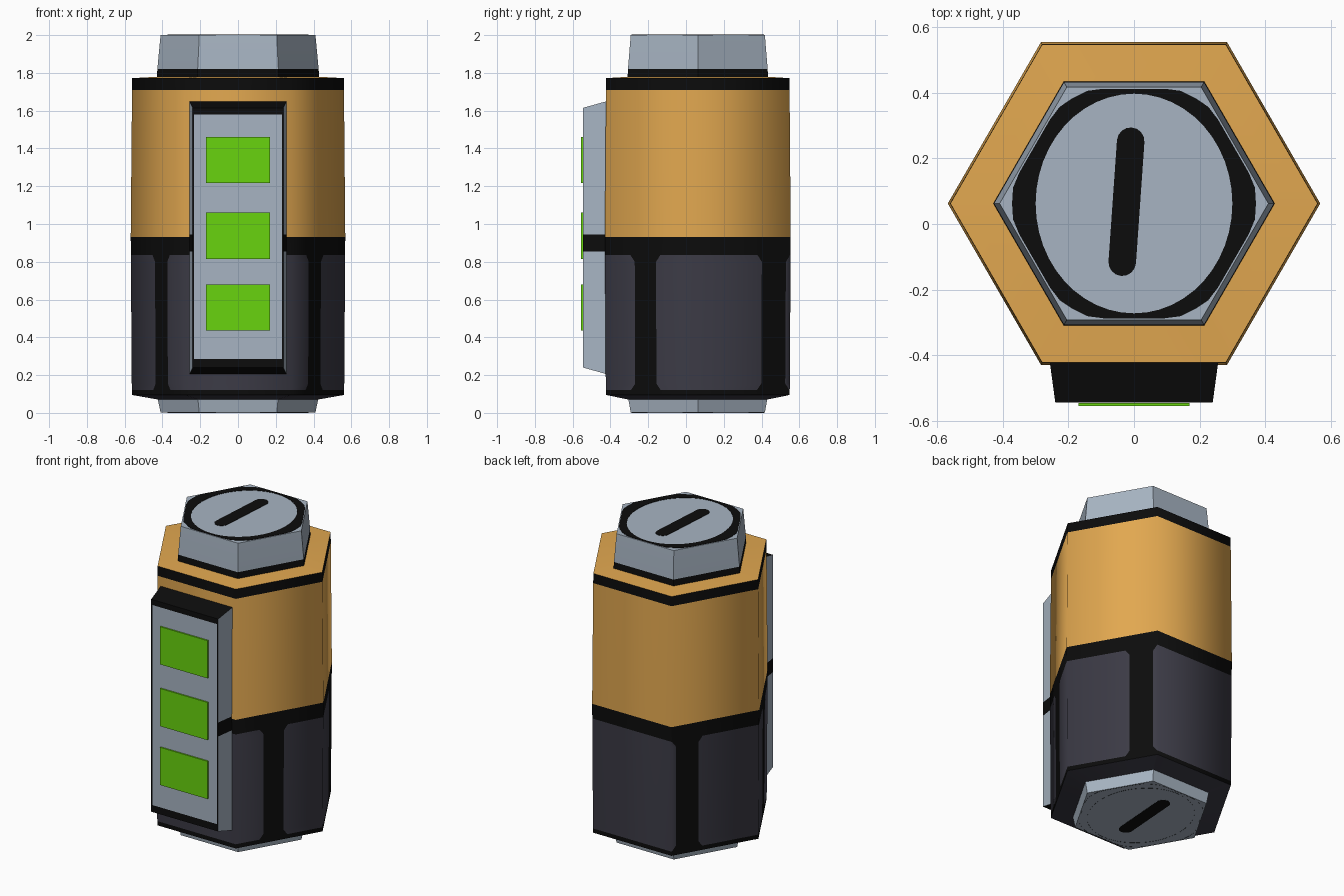
import bpy, bmesh, math
from mathutils import Vector

if "Cube" in bpy.data.objects:
    bpy.data.objects.remove(bpy.data.objects["Cube"])

CY = 0.0625  # centre line of the hexagonal body


def material(name, r, g, b):
    lin = lambda c: ((c / 255 + 0.055) / 1.055) ** 2.4
    m = bpy.data.materials.new(name)
    m.diffuse_color = (lin(r), lin(g), lin(b), 1)
    m.use_nodes = True
    m.node_tree.nodes["Principled BSDF"].inputs["Base Color"].default_value = m.diffuse_color
    return m


GOLD, BLACK, DARK, STEEL, GREEN = range(5)
MATS = [material("amber", 226, 168, 80), material("black", 12, 12, 12),
        material("charcoal", 60, 59, 70), material("steel", 167, 180, 194),
        material("green", 104, 212, 14)]


def finish(name, bm, smooth=None):
    bmesh.ops.recalc_face_normals(bm, faces=bm.faces)
    me = bpy.data.meshes.new(name)
    bm.to_mesh(me)
    bm.free()
    for m in MATS:
        me.materials.append(m)
    ob = bpy.data.objects.new(name, me)
    bpy.context.collection.objects.link(ob)
    if smooth:
        bpy.ops.object.select_all(action='DESELECT')
        ob.select_set(True)
        bpy.context.view_layer.objects.active = ob
        bpy.ops.object.shade_smooth_by_angle(angle=math.radians(smooth))
    return ob


def loft(name, rings, rule, cap_start=None, cap_end=None, smooth=None):
    """Skin closed rings; rule(level, segment) gives the colour."""
    bm = bmesh.new()
    vs = [[bm.verts.new(p) for p in ring] for ring in rings]
    n = len(vs[0])
    for i in range(len(vs) - 1):
        for j in range(n):
            k = (j + 1) % n
            f = bm.faces.new((vs[i][j], vs[i][k], vs[i + 1][k], vs[i + 1][j]))
            f.material_index = rule(i, j)
    for cap, ring in ((cap_start, vs[0]), (cap_end, vs[-1])):
        if cap is not None:
            bm.faces.new(ring).material_index = cap
    return finish(name, bm, smooth)


def hexagon(r, z):
    return [Vector((r * math.cos(k * math.pi / 3), CY + r * math.sin(k * math.pi / 3), z))
            for k in range(6)]


# Upper amber shell with black rim and shoulder
upper = [(0.568, 0.93), (0.561, 1.71), (0.560, 1.772), (0.42, 1.78)]
loft("upper_shell", [hexagon(*p) for p in upper],
     lambda i, j: (GOLD, BLACK, GOLD)[i], smooth=62)

# Lower sleeve: dark panels wrap the corners, black strips lie on the slanted sides
STRIPS = {0: (0.69, 0.95), 2: (0.05, 0.31), 3: (0.45, 0.68), 5: (0.32, 0.55)}


def sleeve_ring(r, z, widen):
    pts, c = [], hexagon(r, z)
    for k in range(6):
        pts.append(c[k])
        if k in STRIPS:
            a, b = STRIPS[k]
            pts += [c[k].lerp(c[(k + 1) % 6], t) for t in (a - widen, b + widen)]
    return pts


seg_is_strip = []
for k in range(6):
    seg_is_strip += [False, True, False] if k in STRIPS else [False]

lower = [(0.42, 0.07, 0.045), (0.562, 0.095, 0.045), (0.562, 0.122, 0.045),
         (0.5625, 0.155, 0), (0.567, 0.80, 0), (0.567, 0.835, 0.045), (0.568, 0.93, 0.045)]


def sleeve_rule(i, j):
    if i == 0:
        return DARK
    if i in (1, 5) or seg_is_strip[j]:
        return BLACK
    return DARK


loft("lower_sleeve", [sleeve_ring(*p) for p in lower], sleeve_rule, smooth=62)

# End caps
loft("top_cap", [hexagon(0.43, 1.76), hexagon(0.427, 1.82), hexagon(0.41, 2.0)],
     lambda i, j: BLACK if i == 0 else STEEL, cap_end=STEEL, smooth=50)
loft("bottom_cap", [hexagon(0.41, 0.001), hexagon(0.428, 0.09)],
     lambda i, j: STEEL, cap_start=STEEL, smooth=50)


# Painted ring and slot on both end caps
def ring_mark(name, z0, z1):
    outer, inner, n = [], [], 48
    for k in range(n):
        a = 2 * math.pi * k / n
        off = (a % (math.pi / 3)) - math.pi / 6
        r = min(0.372, 0.350 / math.cos(off))
        outer.append((r * math.cos(a), CY + r * math.sin(a)))
        inner.append((0.30 * math.cos(a), CY + 0.335 * math.sin(a)))
    rings = [[(x, y, z) for x, y in loop] for loop, z in
             ((outer, z0), (outer, z1), (inner, z1), (inner, z0))]
    loft(name, rings, lambda i, j: BLACK)


def slot_mark(name, z0, z1):
    tilt, pts = math.radians(-4), []
    for k in range(18):
        a = math.pi * (k if k < 9 else k - 1) / 8
        x = 0.042 * math.cos(a)
        y = 0.042 * math.sin(a) + (0.185 if k < 9 else -0.185)
        pts.append((x * math.cos(tilt) - y * math.sin(tilt) - 0.023,
                    x * math.sin(tilt) + y * math.cos(tilt) + 0.068))
    loft(name, [[(x, y, z) for x, y in pts] for z in (z0, z1)],
         lambda i, j: BLACK, BLACK, BLACK)


for side, z0, z1 in (("top", 1.999, 2.002), ("bottom", 0.0, 0.003)):
    ring_mark(side + "_ring", z0, z1)
    slot_mark(side + "_slot", z0, z1)

# Front display housing: tapered block, cut so trim can be coloured by position
bm = bmesh.new()
layers = []
for x, z0, z1, y in ((0.257, 0.205, 1.65, -0.42), (0.24, 0.24, 1.615, -0.545)):
    layers.append([bm.verts.new(p) for p in
                   ((-x, y, z0), (x, y, z0), (x, y, z1), (-x, y, z1))])
bm.faces.new(layers[0])
bm.faces.new(layers[1])
for j in range(4):
    k = (j + 1) % 4
    bm.faces.new((layers[0][j], layers[0][k], layers[1][k], layers[1][j]))
cuts = [((0, 0, z), (0, 0, 1)) for z in (0.285, 0.855, 0.945, 1.58)]
cuts += [((x, 0, 0), (1, 0, 0)) for x in (-0.232, 0.232)]
for co, no in cuts:
    bmesh.ops.bisect_plane(bm, geom=bm.verts[:] + bm.edges[:] + bm.faces[:],
                           plane_co=co, plane_no=no)
bmesh.ops.recalc_face_normals(bm, faces=bm.faces)
for f in bm.faces:
    c = f.calc_center_median()
    if f.normal.y < -0.9:
        steel = abs(c.x) < 0.232 and 0.285 < c.z < 1.58
    else:
        steel = abs(f.normal.x) > 0.5 and not 0.855 < c.z < 0.945
    f.material_index = STEEL if steel else BLACK
finish("display_housing", bm)

# Three green indicator plates
for i, z in enumerate((0.557, 0.938, 1.338)):
    rings = [[(sx * 0.17, y, z + sz * 0.122) for sx, sz in ((-1, -1), (1, -1), (1, 1), (-1, 1))]
             for y in (-0.555, -0.546)]
    loft("indicator_%d" % (i + 1), rings, lambda i, j: GREEN, GREEN, GREEN)
